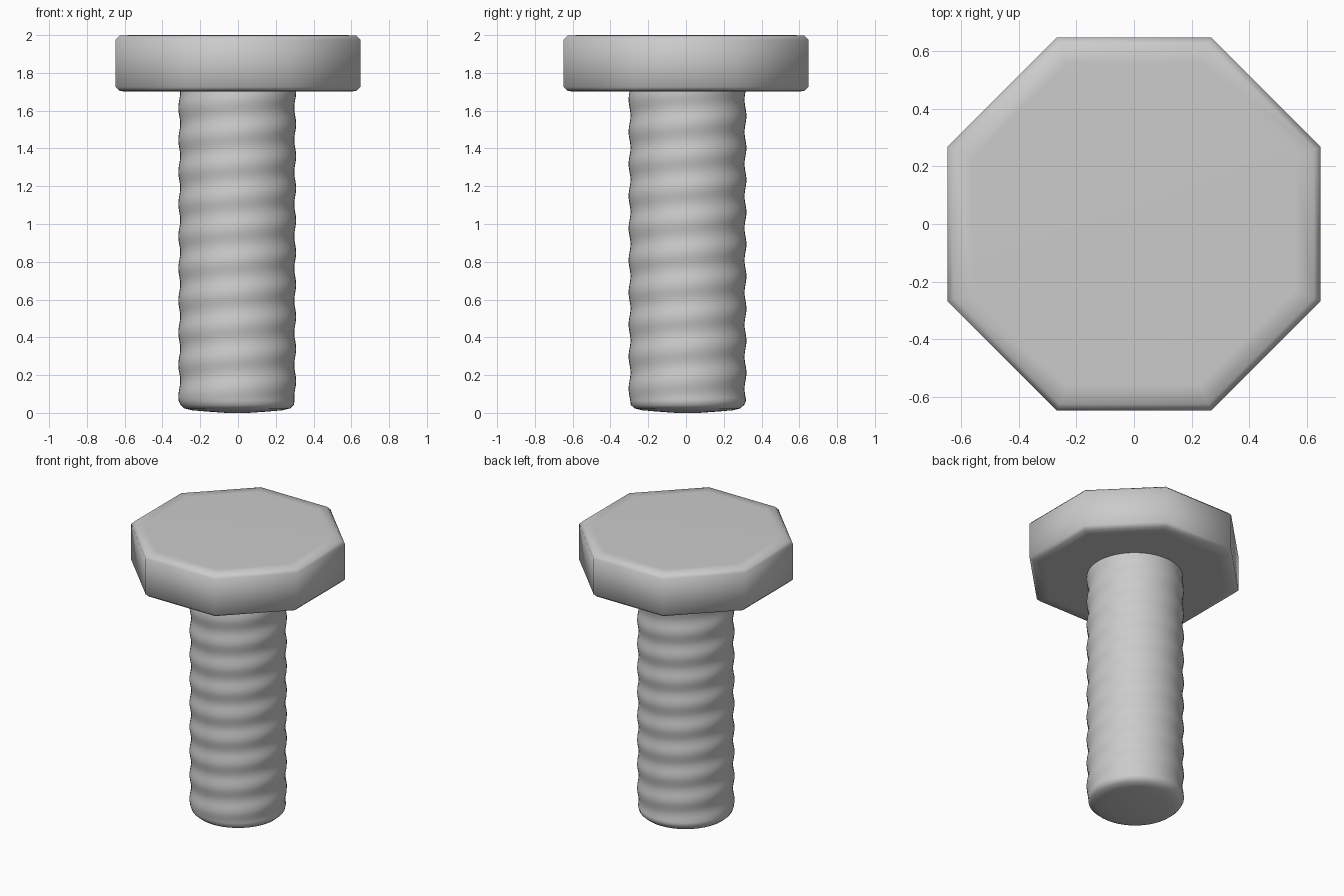
import bpy
from math import sin, cos, pi, radians

if "Cube" in bpy.data.objects:
    bpy.data.objects.remove(bpy.data.objects["Cube"])


def loft(name, rings, angle):
    """Skin a stack of equal-sized rings and cap both ends."""
    n = len(rings[0])
    verts = [v for ring in rings for v in ring]
    faces = [(r * n + i, r * n + (i + 1) % n, (r + 1) * n + (i + 1) % n, (r + 1) * n + i)
             for r in range(len(rings) - 1) for i in range(n)]
    faces.append(tuple(reversed(range(n))))
    faces.append(tuple(range(len(verts) - n, len(verts))))
    mesh = bpy.data.meshes.new(name)
    mesh.from_pydata(verts, [], faces)
    obj = bpy.data.objects.new(name, mesh)
    bpy.context.collection.objects.link(obj)
    bpy.ops.object.select_all(action='DESELECT')
    obj.select_set(True)
    bpy.context.view_layer.objects.active = obj
    bpy.ops.object.shade_smooth_by_angle(angle=radians(angle))
    return obj


# Octagonal head with chamfered rims
def octagon(apothem, z):
    r = apothem / cos(pi / 8)
    return [(r * cos(pi / 8 + i * pi / 4), r * sin(pi / 8 + i * pi / 4), z) for i in range(8)]


head_profile = [(0.56, 1.702), (0.625, 1.703), (0.648, 1.725),
                (0.648, 1.975), (0.625, 1.998), (0.56, 2.0)]
loft("bolt_head", [octagon(a, z) for a, z in head_profile], 60)

# Shaft with a shallow helical thread and a slightly domed, rounded tip
SEG, PITCH = 48, 0.17
CX, CY = -0.004, 0.008


def shaft_ring(radius, z, depth):
    ring = []
    for i in range(SEG):
        a = 2 * pi * i / SEG
        r = radius + depth * cos(a - 2 * pi * z / PITCH)
        ring.append((CX + r * cos(a), CY + r * sin(a), z))
    return ring


rings = [shaft_ring(r, z, 0) for r, z in
         [(0.06, 0.001), (0.16, 0.007), (0.24, 0.014), (0.28, 0.024), (0.3, 0.042)]]
STEPS = 120
for k in range(STEPS + 1):
    z = 0.065 + (1.72 - 0.065) * k / STEPS
    rings.append(shaft_ring(0.307, z, 0.005))
rings[0] = [(x, y, 0.0) for x, y, z in rings[0]]
loft("threaded_shaft", rings, 60)
